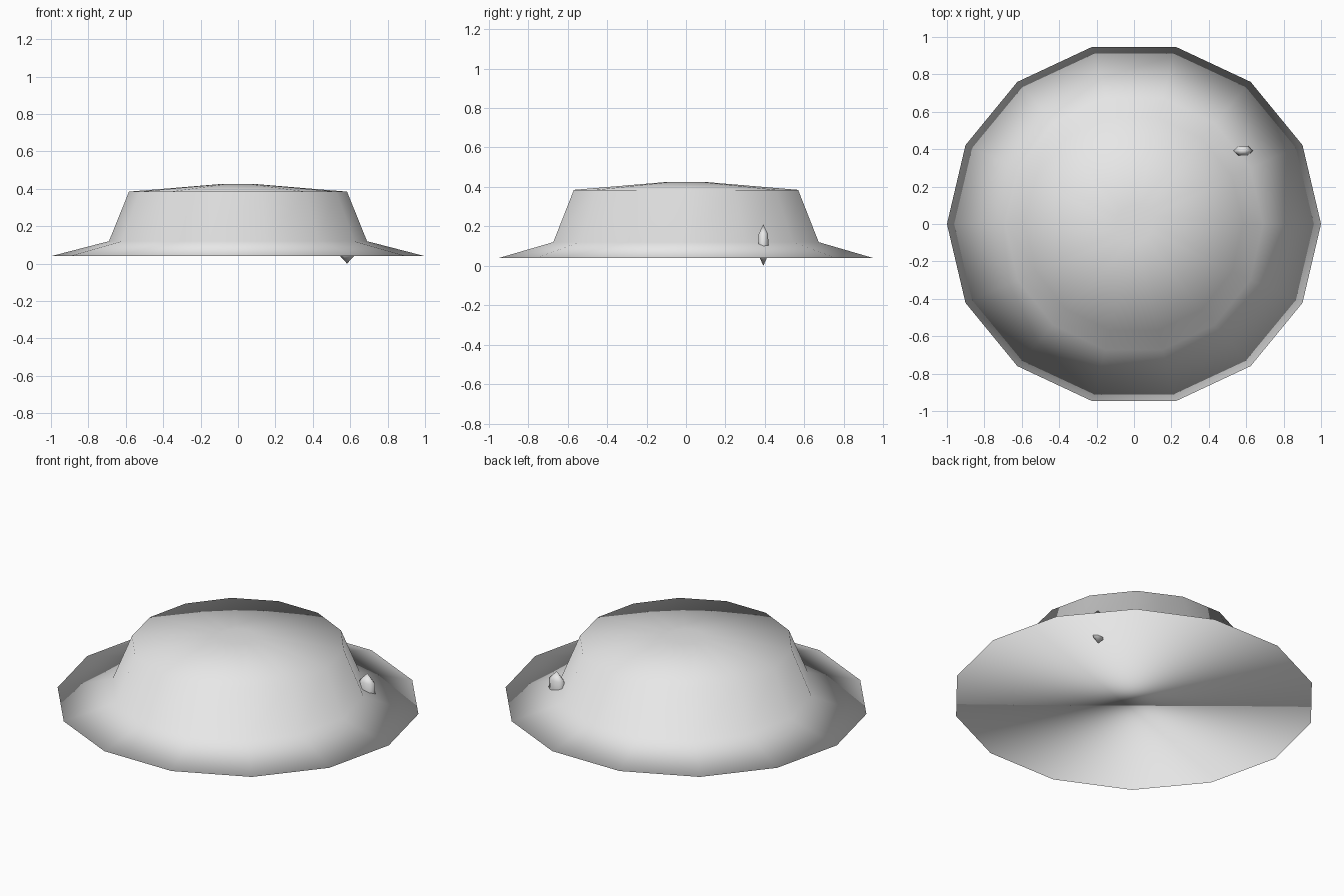
import bpy, bmesh, math

if "Cube" in bpy.data.objects:
    bpy.data.objects.remove(bpy.data.objects["Cube"])

grey = bpy.data.materials.new("light_grey")
grey.diffuse_color = (0.8, 0.8, 0.8, 1)
grey.use_nodes = True
grey.node_tree.nodes["Principled BSDF"].inputs["Base Color"].default_value = grey.diffuse_color


def lathe(name, sides, rings, center=(0, 0), tips=(None, None)):
    """Stack rings (rx, ry, z); close each end with a flat cap or a point."""
    bm = bmesh.new()
    loops = []
    for rx, ry, z in rings:
        angles = [2 * math.pi * i / sides for i in range(sides)]
        loops.append([bm.verts.new((center[0] + rx * math.cos(a),
                                    center[1] + ry * math.sin(a), z)) for a in angles])
    for low, high in zip(loops, loops[1:]):
        for i in range(sides):
            j = (i + 1) % sides
            bm.faces.new((low[i], low[j], high[j], high[i]))
    for loop, tip in zip((loops[0], loops[-1]), tips):
        if tip is None:
            bm.faces.new(loop)
        else:
            point = bm.verts.new((center[0], center[1], tip))
            for i in range(sides):
                bm.faces.new((loop[i], loop[(i + 1) % sides], point))
    bmesh.ops.recalc_face_normals(bm, faces=bm.faces)
    for face in bm.faces:
        face.smooth = True
    mesh = bpy.data.meshes.new(name)
    bm.to_mesh(mesh)
    bm.free()
    mesh.materials.append(grey)
    obj = bpy.data.objects.new(name, mesh)
    bpy.context.collection.objects.link(obj)
    return obj


# Wide brim, tapered crown and shallow top, all one smooth shell
lathe("hat_shell", 14, [(1.0, 0.972, 0.04), (0.69, 0.69, 0.12),
                        (0.583, 0.583, 0.385), (0.1, 0.1, 0.425)])

# Small pointed stud pushed through the brim
lathe("brim_stud", 6, [(0.055, 0.031, 0.06), (0.05, 0.028, 0.16)],
      center=(0.583, 0.392), tips=(0.0, 0.21))
